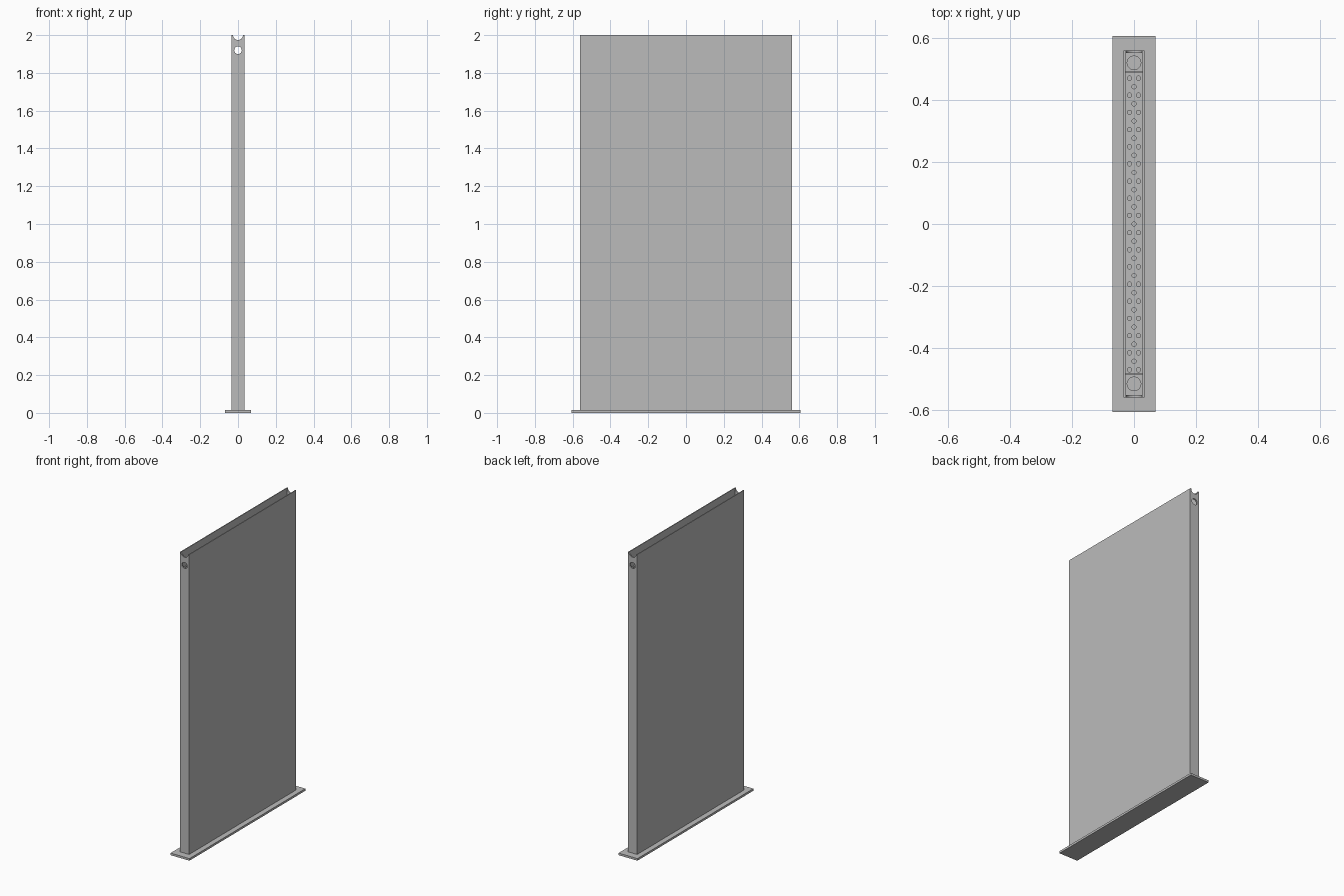
import bpy
import bmesh
from math import pi
from mathutils import Matrix, Vector

cube = bpy.data.objects.get("Cube")
if cube:
    bpy.data.objects.remove(cube, do_unlink=True)

GREY = (0.5, 0.5, 0.5, 1.0)
metal = bpy.data.materials.new("grey metal")
metal.use_nodes = True
metal.diffuse_color = GREY
metal.node_tree.nodes["Principled BSDF"].inputs["Base Color"].default_value = GREY


def add_box(bm, low, high):
    low, high = Vector(low), Vector(high)
    bmesh.ops.create_cube(bm, size=1, matrix=Matrix.Translation((low + high) / 2)
                          @ Matrix.Diagonal((*(high - low), 1)))


def add_cylinder(bm, centre, radius, depth, along_y=False, sides=32):
    turn = Matrix.Rotation(pi / 2 if along_y else 0, 4, "X")
    bmesh.ops.create_cone(bm, cap_ends=True, segments=sides, radius1=radius,
                          radius2=radius, depth=depth,
                          matrix=Matrix.Translation(centre) @ turn)


def make_object(name, bm):
    mesh = bpy.data.meshes.new(name)
    bm.to_mesh(mesh)
    bm.free()
    mesh.materials.append(metal)
    obj = bpy.data.objects.new(name, mesh)
    bpy.context.collection.objects.link(obj)
    return obj


def make_box(name, low, high):
    bm = bmesh.new()
    add_box(bm, low, high)
    return make_object(name, bm)


def cut(obj, bm):
    """Subtract the shapes in bm from obj, then discard the cutter."""
    cutter = make_object("cutter", bm)
    cutter.hide_render = True
    mod = obj.modifiers.new("cut", "BOOLEAN")
    mod.operation = "DIFFERENCE"
    mod.solver = "EXACT"
    mod.object = cutter
    bpy.ops.object.select_all(action="DESELECT")
    obj.select_set(True)
    bpy.context.view_layer.objects.active = obj
    bpy.ops.object.modifier_apply(modifier=mod.name)
    bpy.data.objects.remove(cutter, do_unlink=True)
    bpy.ops.object.shade_smooth_by_angle(angle=pi / 6)


HALF_X, HALF_Y = 0.034, 0.56
IN_X, IN_Y = 0.028, 0.551
BASE_TOP = 0.014
PLATE_LOW, PLATE_TOP = 1.884, 1.89

# Floor plate
make_box("base_plate", (-0.069, -0.607, 0), (0.069, 0.607, BASE_TOP))

# Hollow upright panel, open at the top
panel = make_box("panel_shell", (-HALF_X, -HALF_Y, BASE_TOP), (HALF_X, HALF_Y, 2))
cavity = bmesh.new()
add_box(cavity, (-IN_X, -IN_Y, 0), (IN_X, IN_Y, 2.1))
cut(panel, cavity)

# Half-round notch and round hole in both end walls
for height, radius in ((2.0, 0.026), (1.92, 0.02)):
    opening = bmesh.new()
    add_cylinder(opening, (0, 0, height), radius, 1.3, along_y=True)
    cut(panel, opening)

# Perforated inner plate with staggered holes
grille = make_box("perforated_plate", (-IN_X, -0.482, PLATE_LOW), (IN_X, 0.489, PLATE_TOP))
holes = bmesh.new()
ROWS, PITCH = 18, 0.0554
for row in range(ROWS):
    y = (row - (ROWS - 1) / 2) * PITCH
    for x in (-0.0145, 0.0145):
        add_cylinder(holes, (x, y, PLATE_TOP), 0.007, 0.05, sides=16)
    if row < ROWS - 1:
        add_cylinder(holes, (0, y + PITCH / 2, PLATE_TOP), 0.007, 0.05, sides=16)
cut(grille, holes)

# End plates, each with one large round hole
for name, near, far, middle in (("back_end_plate", 0.492, IN_Y, 0.52),
                                ("front_end_plate", -IN_Y, -0.485, -0.516)):
    plate = make_box(name, (-IN_X, near, PLATE_LOW), (IN_X, far, PLATE_TOP))
    hole = bmesh.new()
    add_cylinder(hole, (0, middle, PLATE_TOP), 0.022, 0.05)
    cut(plate, hole)
